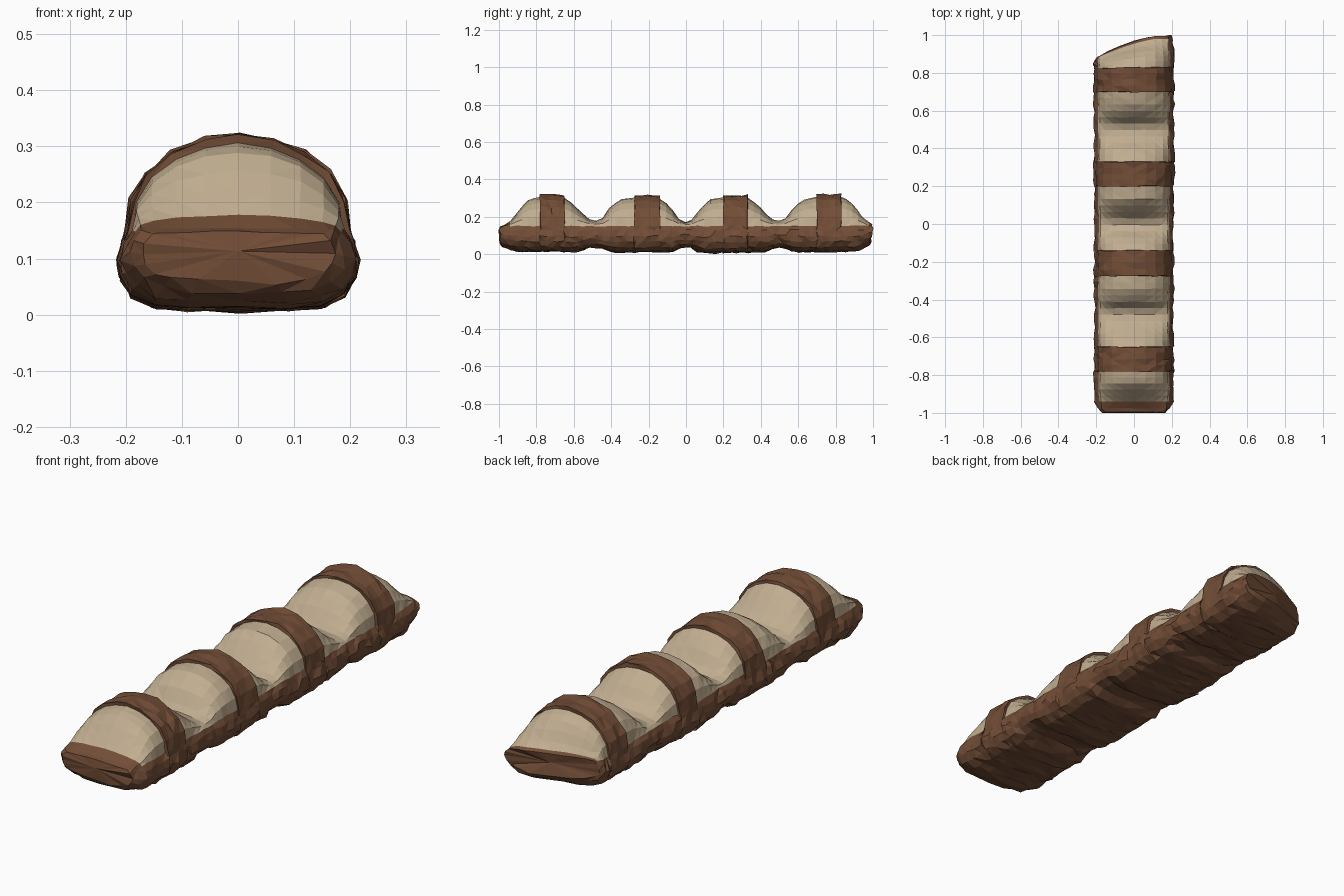
import bpy, bmesh, math, random

if "Cube" in bpy.data.objects:
    bpy.data.objects.remove(bpy.data.objects["Cube"])
random.seed(7)

def material(name, rgb):
    m = bpy.data.materials.new(name)
    m.diffuse_color = (*rgb, 1)
    m.use_nodes = True
    m.node_tree.nodes["Principled BSDF"].inputs["Base Color"].default_value = m.diffuse_color
    return m

brown = material("baked brown crust", (0.17, 0.075, 0.038))
cream = material("cream filling", (0.53, 0.42, 0.28))

# Side profile: (y, top height), (y, underside height), (y, width factor)
TOP = [(-1.0, .142), (-.96, .155), (-.92, .20), (-.85, .288), (-.79, .305), (-.64, .302), (-.57, .235),
       (-.525, .19), (-.48, .177), (-.44, .195), (-.41, .25), (-.35, .295), (-.28, .302), (-.13, .297), (-.08, .25),
       (-.04, .19), (0, .168), (.04, .19), (.08, .25), (.13, .295), (.2, .303), (.33, .302), (.39, .26),
       (.45, .19), (.49, .177), (.54, .195), (.58, .26), (.64, .295), (.7, .308), (.83, .306), (.88, .29),
       (.92, .245), (.96, .19), (1.0, .162)]
BOTTOM = [(-1.0, .062), (-.96, .03), (-.9, .015), (-.58, .012), (-.53, .035), (-.46, .035), (-.4, .01),
          (-.07, .012), (-.03, .035), (.03, .035), (.08, .005), (.43, .012), (.47, .035), (.53, .035),
          (.58, .012), (.9, .015), (.97, .04), (1.0, .072)]
WIDTH = [(-1.0, .78), (-.975, .9), (-.94, .97), (-.88, 1), (-.5, .98), (-.3, 1), (0, .98), (.3, 1.01),
         (.5, .99), (.75, 1.01), (.93, 1), (.97, .97), (1.0, .92)]
BANDS = [(-.78, -.65), (-.275, -.14), (.2, .33), (.70, .83)]

def sample(keys, y):
    for (a, va), (b, vb) in zip(keys, keys[1:]):
        if y <= b:
            return va + (vb - va) * max(0, (y - a) / (b - a))
    return keys[-1][1]

# Lower crust half section: (x, fraction of height between underside and rim)
CRUST = [(.19, 1), (.203, .84), (.212, .6), (.207, .4), (.188, .19), (.15, .05), (.09, 0)]
RIM, DOME = .15, 10

def section(y, band):
    """Closed cross-section: dome from right to left, then crust underneath."""
    w, b = sample(WIDTH, y), sample(BOTTOM, y)
    rim = min(RIM, sample(TOP, y))
    h = max(sample(TOP, y) - rim, .004) + (.014 if band else 0)
    half = .199 if band else .19
    pts = []
    for i in range(DOME + 1):
        a = math.pi * i / DOME
        pts.append((half * w * math.cos(a), rim + h * math.sin(a) ** .95))
    left = [(-x * w, b + f * (rim - b)) for x, f in CRUST[1:]]
    right = [(-x, z) for x, z in reversed(left)]
    return pts + left + [(0, b)] + right

def place(x, y, z):
    """Skew the rear end, whose left corner is shorter."""
    t = max(0, (y - .82) / .18)
    s = min(1.2, max(0, (.12 - x) / .32))
    return (x, y - t * .115 * s ** 1.4, z)

# Stations along the length, doubled where a raised band begins and ends
stations = []
marks = [-.995, -.975, -.94] + [v for band in BANDS for v in band] + [.95, .98, .995]
for a, b in zip(marks, marks[1:]):
    mid = (a + b) / 2
    is_band = any(p < mid < q for p, q in BANDS)
    n = max(1, round((b - a) / .034))
    stations += [(a + (b - a) * i / n, is_band) for i in range(n + 1)]
clean = [s for i, s in enumerate(stations) if i == 0 or s != stations[i - 1]]

bm = bmesh.new()
rings = []
for y, band in clean:
    ring = []
    for j, (x, z) in enumerate(section(y, band)):
        crusty = band or j > DOME
        k = .0055 if crusty else .0015
        ky = .007 if j > DOME else (.004 if band else .001)
        if j in (0, DOME):
            k = .003
        x, y2, z = x + random.uniform(-k, k), y + random.uniform(-ky, ky), z + random.uniform(-k, k)
        ring.append(bm.verts.new(place(x, y2, max(z, .001))))
    rings.append(ring)

n = len(rings[0])
for (ya, ba), (yb, bb), ra, rb in zip(clean, clean[1:], rings, rings[1:]):
    for j in range(n):
        k = (j + 1) % n
        f = bm.faces.new((ra[j], ra[k], rb[k], rb[j]))
        dome = j < DOME
        on_band = ba or bb
        at_tip = ya < -.96 or yb > .985
        f.material_index = 1 if dome and not on_band and not at_tip else 0

# Slightly domed end caps
for ring, dy in ((rings[0], -.006), (rings[-1], .006)):
    c = sum((v.co for v in ring), ring[0].co * 0) / n
    tip = bm.verts.new((c.x, c.y + dy, c.z))
    for j in range(n):
        bm.faces.new((ring[j], ring[(j + 1) % n], tip))

bmesh.ops.triangulate(bm, faces=bm.faces[:])
bmesh.ops.recalc_face_normals(bm, faces=bm.faces[:])
mesh = bpy.data.meshes.new("filled_pastry_bar")
bm.to_mesh(mesh)
bm.free()
mesh.materials.append(brown)
mesh.materials.append(cream)
bar = bpy.data.objects.new("filled_pastry_bar", mesh)
bpy.context.collection.objects.link(bar)
